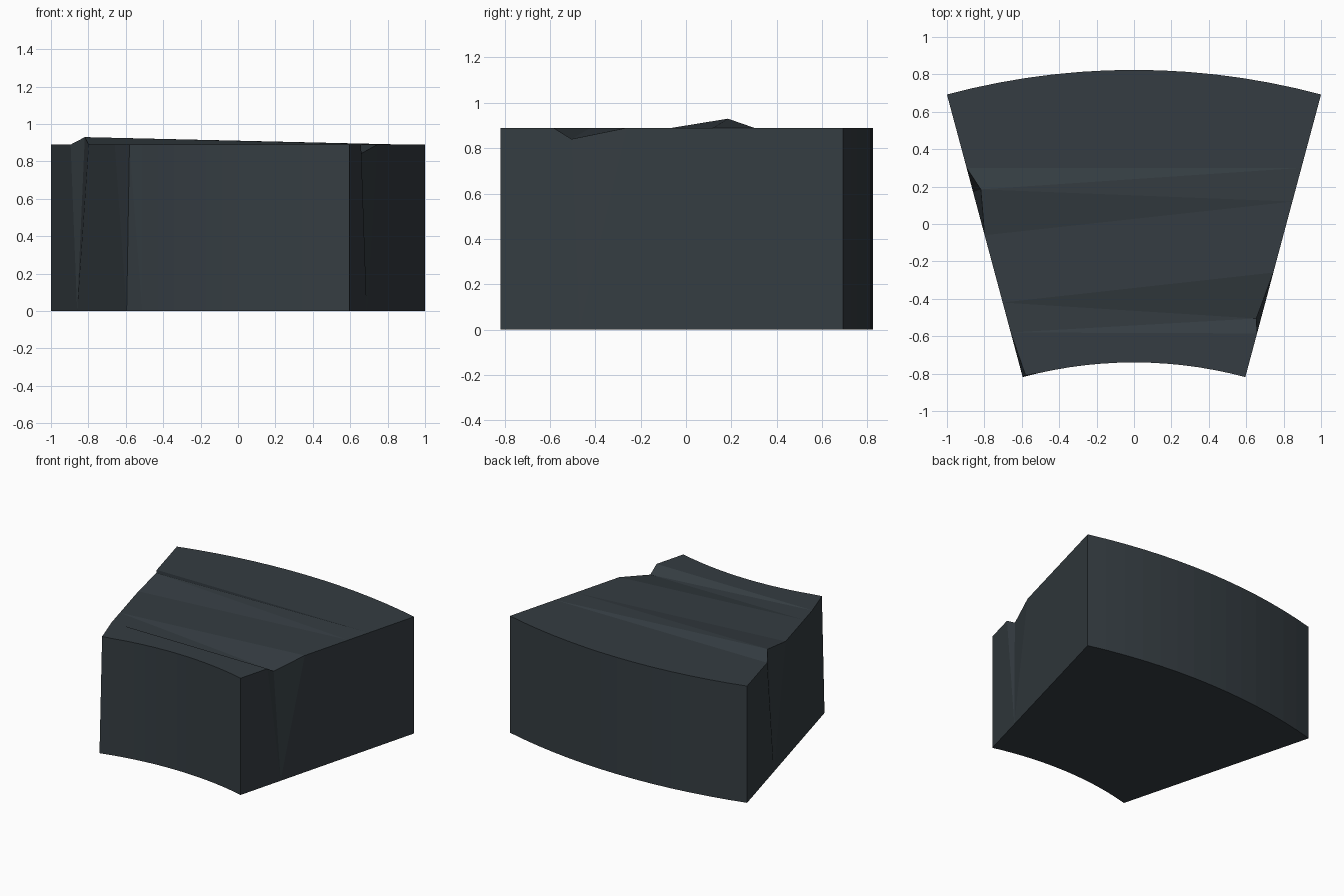
import bpy, bmesh
from math import sin, cos, tan, radians

if "Cube" in bpy.data.objects:
    bpy.data.objects.remove(bpy.data.objects["Cube"])

CY, R_OUT, R_IN, HALF = -3.04, 3.864, 2.30, radians(15)
TOP, SEG = 0.89, 14

bm = bmesh.new()


def vert(x, y, z):
    return bm.verts.new((x, y, z))


def arc(radius, z):
    """Arc of vertices from left to right."""
    pts = []
    for i in range(SEG + 1):
        a = HALF * (2 * i / SEG - 1)
        pts.append(vert(radius * sin(a), CY + radius * cos(a), z))
    return pts


def edge(side, y, z=TOP, inset=0.0):
    """Vertex on a straight radial side (-1 left, 1 right)."""
    return vert(side * ((y - CY) * tan(HALF) - inset), y, z)


def face(*vs):
    bm.faces.new(vs)


# Curved inner and outer walls
in_lo, in_hi = arc(R_IN, 0), arc(R_IN, TOP)
out_lo, out_hi = arc(R_OUT, 0), arc(R_OUT, TOP)
for lo, hi in ((in_lo, in_hi), (out_lo, out_hi)):
    for i in range(SEG):
        face(lo[i], lo[i + 1], hi[i + 1], hi[i])

# Small chip on the front left corner
in_hi[0].co.x += 0.015
in_hi[0].co.y += 0.01

# Left edge: groove fades out, ridge is tall
l_front, l_fade = edge(-1, -0.58), edge(-1, -0.42)
l_ridge0, l_peak, l_ridge1 = edge(-1, -0.06), edge(-1, 0.185, 0.93, 0.045), edge(-1, 0.30)
l_base = edge(-1, 0.17, 0)

# Right edge: groove is deep, ridge fades out
r_front, r_low, r_back = edge(1, -0.585), edge(1, -0.505, 0.84, 0.025), edge(1, -0.26)
r_fade, r_ridge1 = edge(1, 0.12), edge(1, 0.30)
r_base = edge(1, -0.47, 0)

# Worn top surface, front to back
face(*in_hi, r_front, l_front)
face(l_front, r_front, r_low, l_fade)
face(l_fade, r_low, r_back)
face(l_fade, r_back, r_fade, l_ridge0)
face(l_ridge0, r_fade, l_peak)
face(l_peak, r_fade, r_ridge1, l_ridge1)
face(l_ridge1, r_ridge1, *reversed(out_hi))

# Left side with the dent under the ridge
face(in_lo[0], in_hi[0], l_front, l_fade, l_ridge0, l_base)
face(l_base, l_ridge0, l_peak)
face(l_base, l_peak, l_ridge1)
face(l_base, l_ridge1, out_hi[0], out_lo[0])

# Right side with the dent under the groove
face(in_lo[-1], in_hi[-1], r_front, r_base)
face(r_base, r_front, r_low)
face(r_base, r_low, r_back)
face(r_base, r_back, r_fade, r_ridge1, out_hi[-1], out_lo[-1])

# Flat underside
face(*in_lo, r_base, *reversed(out_lo), l_base)

bmesh.ops.recalc_face_normals(bm, faces=bm.faces)
bmesh.ops.triangulate(bm, faces=[f for f in bm.faces if len(f.verts) > 3])

mesh = bpy.data.meshes.new("arch_stone")
bm.to_mesh(mesh)
bm.free()
stone = bpy.data.objects.new("arch_stone", mesh)
bpy.context.collection.objects.link(stone)

mat = bpy.data.materials.new("dark_slate")
mat.diffuse_color = (0.035, 0.046, 0.054, 1)
mat.use_nodes = True
mat.node_tree.nodes["Principled BSDF"].inputs["Base Color"].default_value = mat.diffuse_color
mesh.materials.append(mat)
